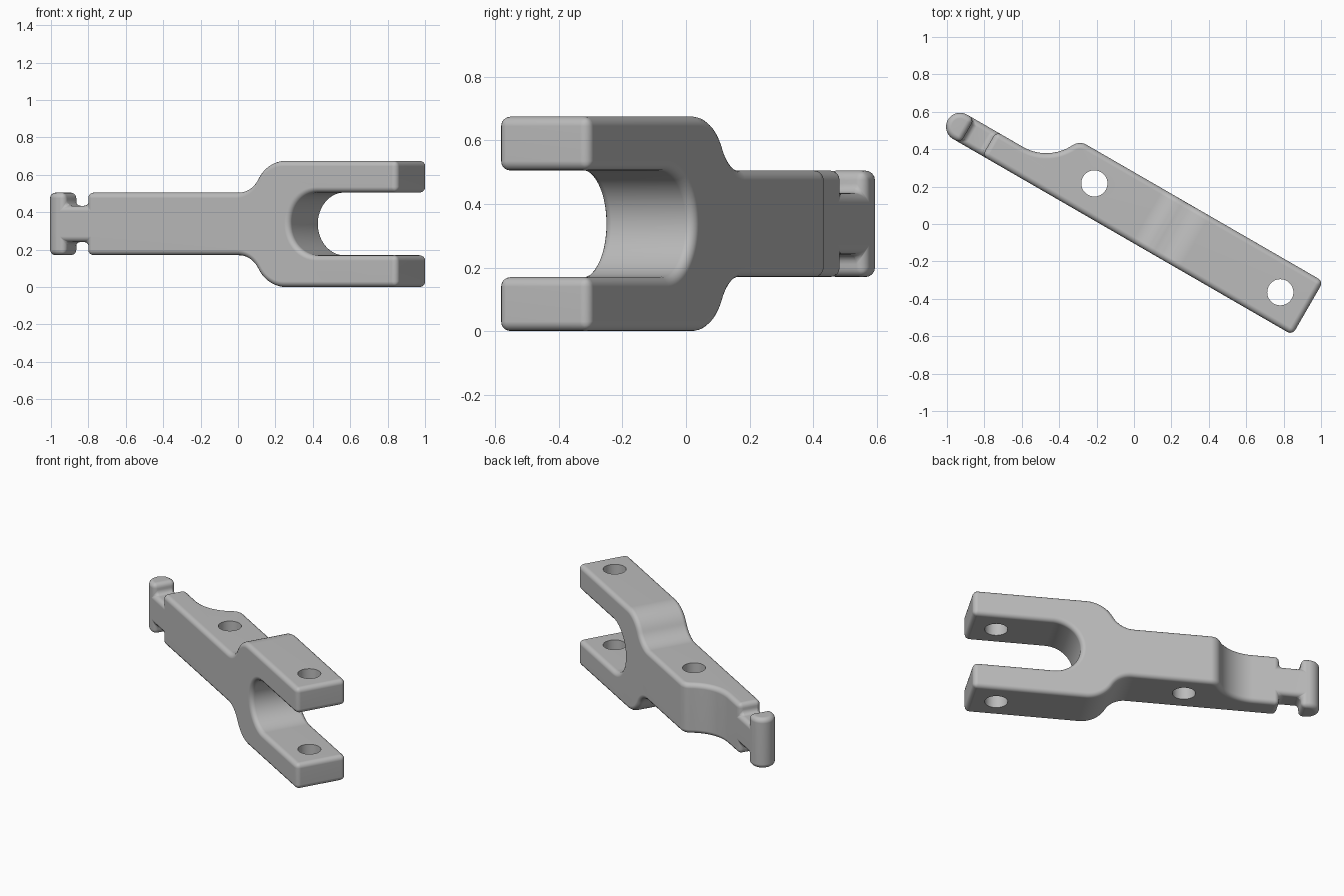
import bpy, bmesh
from math import radians, sin, cos

if "Cube" in bpy.data.objects:
    bpy.data.objects.remove(bpy.data.objects["Cube"])

HALF = 0.3375          # half height of the fork
NECK = 0.1675          # half height of the shank and of the slot
FRONT, BACK, TAIL = -0.09, 0.24, 0.06


def arc(cx, cy, r, start, end, n=14):
    angles = [radians(start + (end - start) * i / n) for i in range(n + 1)]
    return [(cx + r * cos(a), cy + r * sin(a)) for a in angles]


def prism(name, outline, place, low, high):
    """Extrude a 2D outline between two levels; place maps (a, b, level) to xyz."""
    bm = bmesh.new()
    face = bm.faces.new([bm.verts.new(place(a, b, low)) for a, b in outline])
    side = bmesh.ops.extrude_face_region(bm, geom=[face])["geom"]
    shift = [h - l for h, l in zip(place(0, 0, high), place(0, 0, low))]
    bmesh.ops.translate(bm, vec=shift, verts=[g for g in side if isinstance(g, bmesh.types.BMVert)])
    bmesh.ops.remove_doubles(bm, verts=bm.verts, dist=0.002)
    bmesh.ops.recalc_face_normals(bm, faces=bm.faces)
    mesh = bpy.data.meshes.new(name)
    bm.to_mesh(mesh)
    bm.free()
    obj = bpy.data.objects.new(name, mesh)
    bpy.context.collection.objects.link(obj)
    return obj


def apply(obj, kind, **settings):
    mod = obj.modifiers.new(kind.title(), kind)
    for key, value in settings.items():
        setattr(mod, key, value)
    bpy.ops.object.modifier_apply(modifier=mod.name)


def cut(obj, tool, operation):
    tool.hide_render = True
    apply(obj, "BOOLEAN", operation=operation, solver="EXACT", object=tool)
    bpy.data.objects.remove(tool)


# Plan outline: straight front, thinner round tail, full-width fork
plan = [(1.03, FRONT), (1.03, BACK)]
plan += arc(-0.432, 0.17, 0.07, 90, 154)
plan += arc(-0.72, 0.31, 0.25, -26, -90)
plan += arc(-1.065, -0.015, 0.075, 90, 270, 24)
fork_lever = prism("fork_lever", plan, lambda a, b, h: (a, b, h), -0.2, 0.9)

# Side outline: notched tail, shank, flared fork with a round-bottomed slot
upper = [(-1.3, NECK), (-1.02, NECK), (-1.02, 0.097), (-0.885, 0.097), (-0.885, NECK)]
upper += arc(0.04, NECK + 0.145, 0.145, -90, -29.2)
upper += arc(0.33, HALF - 0.187, 0.187, 150.8, 90)
upper += [(1.3, HALF), (1.3, NECK)]
upper += arc(0.367 + NECK, 0, NECK, 90, 180, 18)
side = upper + [(a, -b) for a, b in reversed(upper[:-1])]
side_tool = prism("side_tool", side, lambda a, b, h: (a, h, b + HALF), -0.5, 0.6)

bpy.context.view_layer.objects.active = fork_lever
fork_lever.select_set(True)
cut(fork_lever, side_tool, "INTERSECT")

# Rounded edges everywhere, before the sharp-rimmed pin holes
apply(fork_lever, "BEVEL", width=0.03, segments=4, limit_method="ANGLE",
      angle_limit=radians(35), use_clamp_overlap=False)

# Pin holes through the shank and both prongs
for x, y in ((-0.292, 0.082), (0.86, 0.075)):
    tool = prism("hole_tool", arc(x, y, 0.07, 0, 350, 35), lambda a, b, h: (a, b, h), -0.3, 1)
    cut(fork_lever, tool, "DIFFERENCE")

# Finish
steel = bpy.data.materials.new("plain_grey")
steel.use_nodes = True
grey = (0.5, 0.5, 0.5, 1)
steel.diffuse_color = grey
steel.node_tree.nodes["Principled BSDF"].inputs["Base Color"].default_value = grey
fork_lever.data.materials.clear()
fork_lever.data.materials.append(steel)
bpy.ops.object.shade_smooth_by_angle(angle=radians(32))
apply(fork_lever, "WEIGHTED_NORMAL", keep_sharp=True)
fork_lever.rotation_euler.z = radians(-30)
